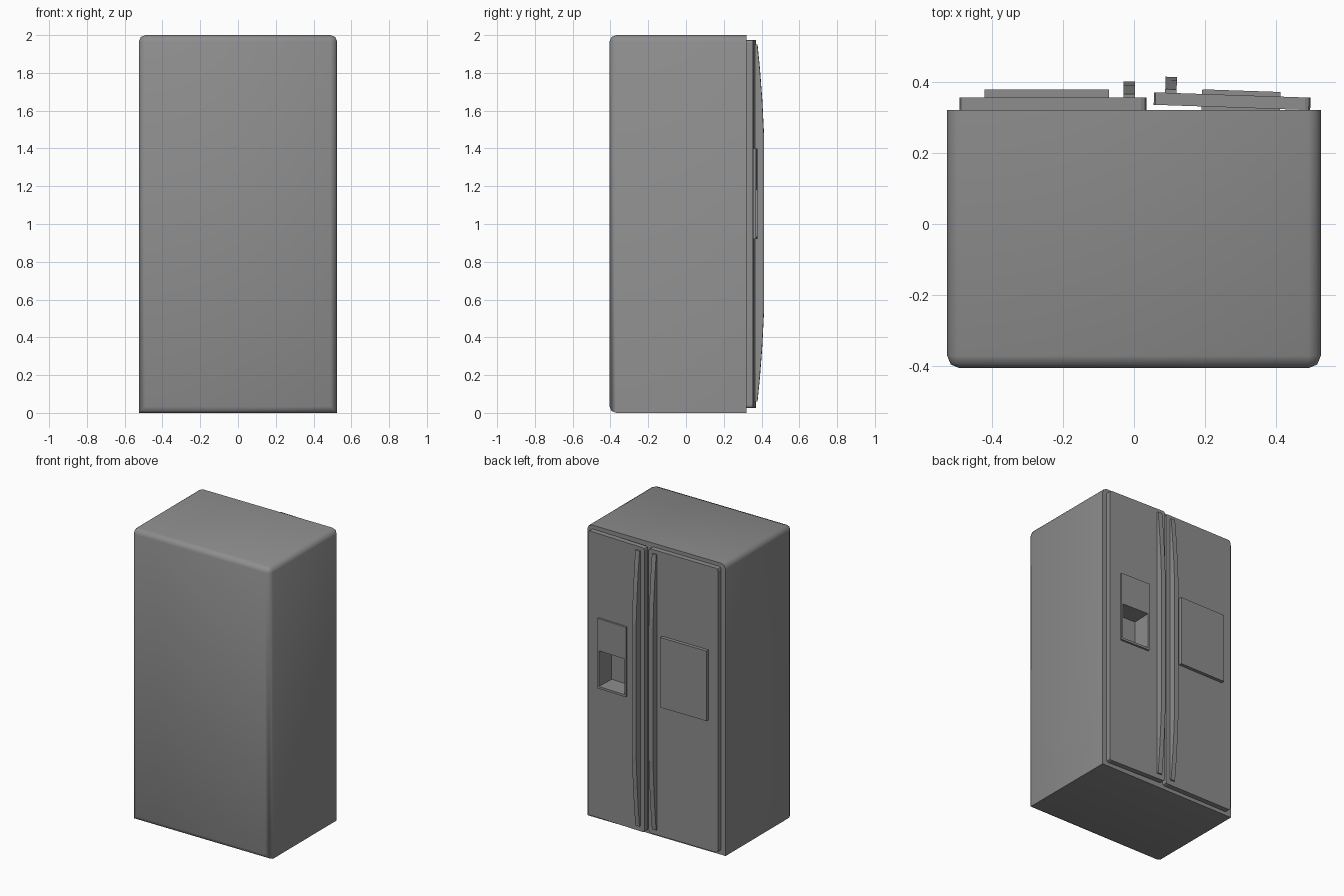
import bpy, bmesh, math
from mathutils import Matrix, Vector

if "Cube" in bpy.data.objects:
    bpy.data.objects.remove(bpy.data.objects["Cube"])

grey = bpy.data.materials.new("steel_grey")
grey.diffuse_color = (0.27, 0.27, 0.27, 1)
grey.use_nodes = True
grey.node_tree.nodes["Principled BSDF"].inputs["Base Color"].default_value = grey.diffuse_color

# Right door stands very slightly ajar, turning on its outer edge
HINGE = Vector((0.495, 0.32, 0))
AJAR = (Matrix.Translation(HINGE) @ Matrix.Rotation(-0.034, 4, 'Z')
        @ Matrix.Translation(-HINGE))


def finish(name, bm, turn=None):
    bmesh.ops.recalc_face_normals(bm, faces=bm.faces)
    if turn:
        bm.transform(turn)
    me = bpy.data.meshes.new(name)
    bm.to_mesh(me)
    bm.free()
    me.materials.append(grey)
    ob = bpy.data.objects.new(name, me)
    bpy.context.collection.objects.link(ob)
    return ob


def box(name, x, y, z, turn=None, bevel=0, segments=2, rule=None):
    """Box from (min, max) spans; edges accepted by rule(direction, midpoint) are rounded."""
    bm = bmesh.new()
    bmesh.ops.create_cube(bm, size=1)
    for v in bm.verts:
        v.co = [s[0] if c < 0 else s[1] for c, s in zip(v.co, (x, y, z))]
    if bevel:
        edges = [e for e in bm.edges
                 if rule((e.verts[1].co - e.verts[0].co).normalized(),
                         (e.verts[0].co + e.verts[1].co) / 2)]
        bmesh.ops.bevel(bm, geom=edges, offset=bevel, segments=segments,
                        profile=0.5, affect='EDGES')
    return finish(name, bm, turn)


def activate(ob):
    bpy.ops.object.select_all(action='DESELECT')
    ob.select_set(True)
    bpy.context.view_layer.objects.active = ob


def cut(ob, x, y, z, turn=None):
    cutter = box("cutter", x, y, z, turn)
    mod = ob.modifiers.new("cut", 'BOOLEAN')
    mod.operation, mod.solver, mod.object = 'DIFFERENCE', 'EXACT', cutter
    activate(ob)
    bpy.ops.object.modifier_apply(modifier=mod.name)
    bpy.data.objects.remove(cutter)


def handle(name, x, turn=None):
    """Bowed bar: side profile pulled across its width."""
    front = [(0.06, 0.01), (0.18, 0.022), (0.35, 0.035), (0.55, 0.045)]
    front += [(2.01 - z, d) for z, d in reversed(front)]
    profile = [(0.35, 0.06)] + [(0.355 + d, z) for z, d in front] + [(0.35, 1.95)]
    bm = bmesh.new()
    face = bm.faces.new([bm.verts.new((x[0], y, z)) for y, z in profile])
    ext = bmesh.ops.extrude_face_region(bm, geom=[face])
    bmesh.ops.translate(bm, vec=(x[1] - x[0], 0, 0),
                        verts=[g for g in ext["geom"] if isinstance(g, bmesh.types.BMVert)])
    return finish(name, bm, turn)


# Cabinet: rounded around the -y face and along the upper side edges
def cabinet_edges(d, m):
    return m.y < -0.4 or (abs(d.y) > 0.9 and m.z > 1)


cabinet = box("cabinet", (-0.525, 0.525), (-0.405, 0.32), (0, 2),
              bevel=0.035, segments=2, rule=cabinet_edges)


# Doors with rounded corners
def door_corners(d, m):
    return abs(d.y) > 0.9


box("wide_door", (-0.49, 0.035), (0.318, 0.355), (0.025, 1.975),
    bevel=0.015, rule=door_corners)
narrow_door = box("narrow_door", (0.055, 0.495), (0.32, 0.355), (0.025, 1.975), AJAR,
                  bevel=0.015, rule=door_corners)

# Raised hatch panel on the wide door
box("hatch_panel", (-0.42, -0.07), (0.35, 0.378), (0.92, 1.40))

# Dispenser housing, set through the narrow door into the cabinet, with an open niche
dispenser = box("dispenser", (0.19, 0.41), (0.225, 0.368), (0.92, 1.40), AJAR)
cut(dispenser, (0.2, 0.4), (0.235, 0.5), (0.935, 1.18), AJAR)
for part in (cabinet, narrow_door):
    cut(part, (0.194, 0.406), (0.215, 0.5), (0.925, 1.395), AJAR)

# Handles beside the gap
handle("wide_door_handle", (-0.029, 0.003))
handle("narrow_door_handle", (0.086, 0.118), AJAR)

# Soft shading on the cabinet edges
activate(cabinet)
bpy.ops.object.shade_smooth_by_angle(angle=math.radians(50))
